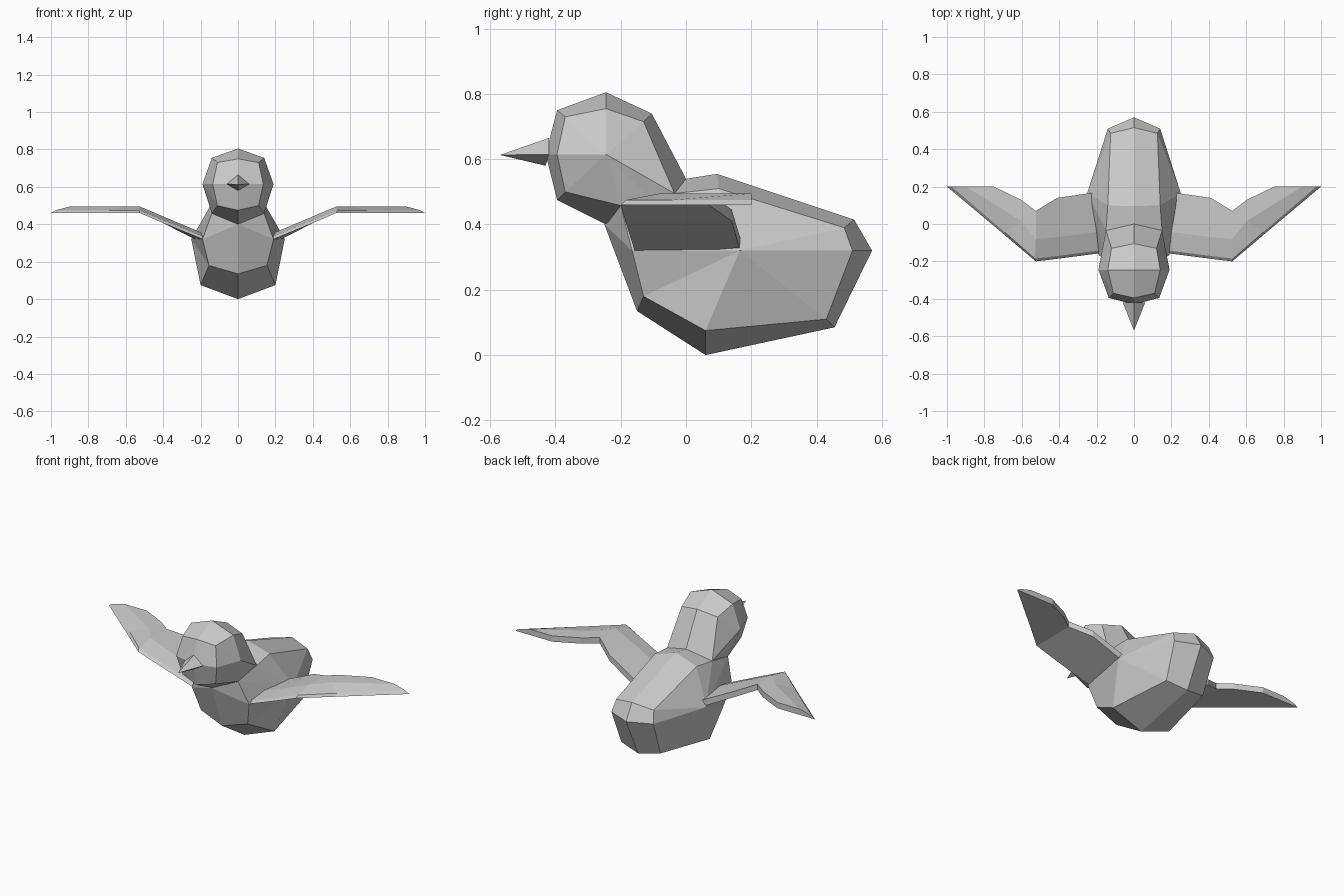
import bpy, bmesh

if "Cube" in bpy.data.objects:
    bpy.data.objects.remove(bpy.data.objects["Cube"])

grey = bpy.data.materials.new("plain_grey")
grey.diffuse_color = (0.6, 0.6, 0.6, 1)
grey.use_nodes = True
grey.node_tree.nodes["Principled BSDF"].inputs["Base Color"].default_value = grey.diffuse_color


def finish(name, bm):
    bmesh.ops.remove_doubles(bm, verts=bm.verts, dist=0.0005)
    bmesh.ops.recalc_face_normals(bm, faces=bm.faces)
    me = bpy.data.meshes.new(name)
    bm.to_mesh(me)
    bm.free()
    me.materials.append(grey)
    ob = bpy.data.objects.new(name, me)
    bpy.context.collection.objects.link(ob)


def shell(name, centre, side, pole):
    """Faceted solid: centre-line loop (y, z), side loop (x, y, z), side pole, mirrored."""
    bm = bmesh.new()
    n = len(centre)
    mid = [bm.verts.new((0, y, z)) for y, z in centre]
    for s in (1, -1):
        ring = [bm.verts.new((s * x, y, z)) for x, y, z in side]
        tip = bm.verts.new((s * pole[0], pole[1], pole[2]))
        for i in range(n):
            j = (i + 1) % n
            bm.faces.new((mid[i], mid[j], ring[j], ring[i]))
            bm.faces.new((ring[i], ring[j], tip))
    finish(name, bm)


# Body: from breast, under the belly, round the tail and back up to the neck
shell("body",
      [(-.25, .40), (-.15, .135), (.06, 0), (.455, .085), (.57, .32),
       (.515, .415), (.095, .555), (0, .54), (-.245, .41)],
      [(.19, -.165, .32), (.155, -.13, .18), (.20, .06, .075), (.13, .43, .11),
       (.14, .51, .32), (.125, .485, .39), (.14, .10, .51), (.15, -.035, .495),
       (.14, -.20, .458)],
      (.25, .165, .32))

# Head and neck
shell("head",
      [(-.245, .805), (-.395, .75), (-.43, .615), (-.395, .475),
       (-.245, .40), (-.10, .44), (0, .54), (-.105, .74)],
      [(.14, -.245, .755), (.11, -.37, .73), (.135, -.395, .615), (.11, -.37, .50),
       (.14, -.20, .458), (.14, -.10, .47), (.15, -.035, .495), (.12, -.13, .715)],
      (.19, -.245, .615))

# Beak: four-sided pyramid
bm = bmesh.new()
base = [bm.verts.new(p) for p in
        ((0, -.42, .665), (.06, -.42, .615), (0, -.43, .58), (-.06, -.42, .615))]
tip = bm.verts.new((0, -.57, .613))
bm.faces.new(base)
for i in range(4):
    bm.faces.new((base[i], base[(i + 1) % 4], tip))
finish("beak", bm)

# Wings: chord sections of leading bottom, leading top, ridge, trailing top, trailing bottom
sections = [
    [(.17, -.155, .312), (.17, -.14, .327), (.17, -.04, .345), (.20, .17, .345), (.20, .17, .305)],
    [(.41, -.186, .411), (.41, -.171, .426), (.41, -.07, .446), (.41, .14, .446), (.41, .14, .411)],
    [(.525, -.20, .46), (.53, -.185, .475), (.525, -.08, .495), (.525, .07, .495), (.525, .07, .46)],
    [(.69, -.06, .46), (.69, -.045, .475), (.605, .018, .495), (.605, .13, .495), (.605, .13, .46)],
    [(1.0, .20, .46), (.975, .20, .475), (.90, .20, .495), (.75, .20, .495), (.75, .20, .46)],
]
for name, s in (("left_wing", 1), ("right_wing", -1)):
    bm = bmesh.new()
    rings = [[bm.verts.new((s * x, y, z)) for x, y, z in sec] for sec in sections]
    for a, b in zip(rings, rings[1:]):
        for i in range(5):
            j = (i + 1) % 5
            bm.faces.new((a[i], a[j], b[j], b[i]))
    bm.faces.new(rings[0])
    bm.faces.new(rings[-1])
    finish(name, bm)
